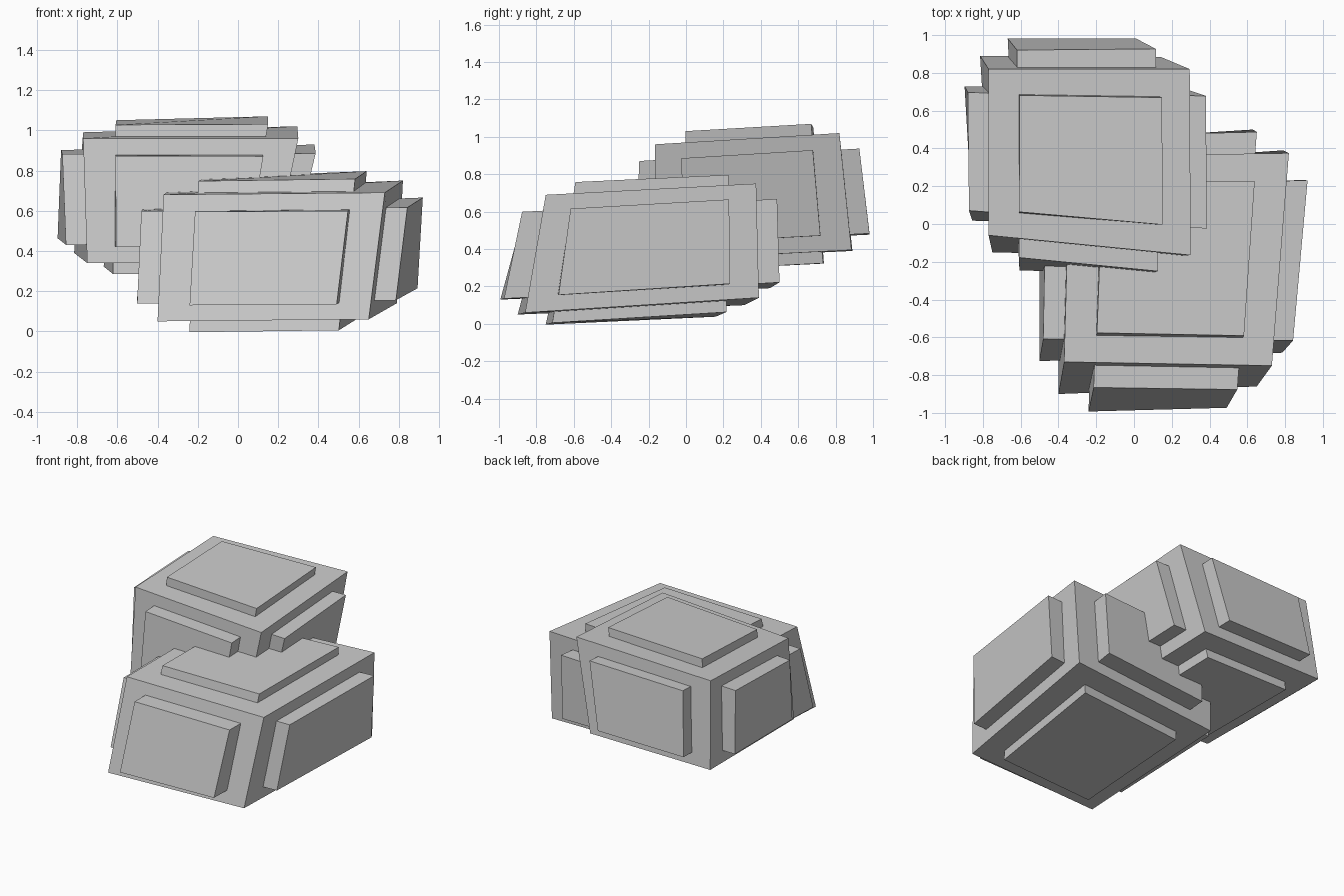
import bpy, bmesh
from mathutils import Vector

if "Cube" in bpy.data.objects:
    bpy.data.objects.remove(bpy.data.objects["Cube"])

def warp(corners, u):
    """Map a point of the -1..1 cube into the skewed block given by 8 corners."""
    p = Vector((0, 0, 0))
    for i, c in enumerate(corners):
        s = (1 if i & 1 else -1, 1 if i & 2 else -1, 1 if i & 4 else -1)
        w = 1.0
        for k in range(3):
            w *= (1 + s[k] * u[k]) / 2
        p += w * Vector(c)
    return p

def warped_box(name, corners, lo, hi):
    """Cuboid in block space, bent to the block's skew."""
    bm = bmesh.new()
    bmesh.ops.create_cube(bm, size=2)
    for v in bm.verts:
        u = [lo[k] if v.co[k] < 0 else hi[k] for k in range(3)]
        v.co = warp(corners, u)
    bmesh.ops.recalc_face_normals(bm, faces=bm.faces)
    mesh = bpy.data.meshes.new(name)
    bm.to_mesh(mesh)
    bm.free()
    ob = bpy.data.objects.new(name, mesh)
    bpy.context.collection.objects.link(ob)

def stone(name, corners, size):
    # main body
    warped_box(name + "_body", corners, (-1, -1, -1), (1, 1, 1))
    # raised panel on each of the six sides
    sides = (("left", "right"), ("front", "back"), ("bottom", "top"))
    for axis in range(3):
        for n, sign in enumerate((-1, 1)):
            lo = [-s for s in size]
            hi = list(size)
            lo[axis], hi[axis] = sorted((0.95 * sign, 1.2 * sign))
            warped_box(f"{name}_{sides[axis][n]}_panel", corners, lo, hi)

# corner order: x fastest, then y, then z
stone("lower_block", [
    (-0.40, -0.90, 0.05), (0.65, -0.86, 0.06), (-0.39, 0.31, 0.10), (0.79, 0.39, 0.14),
    (-0.37, -0.73, 0.68), (0.73, -0.75, 0.69), (-0.34, 0.36, 0.70), (0.82, 0.375, 0.75),
], (0.70, 0.74, 0.735))

stone("upper_block", [
    (-0.75, -0.15, 0.34), (0.17, -0.17, 0.34), (-0.815, 0.89, 0.39), (0.14, 0.885, 0.395),
    (-0.77, -0.06, 0.96), (0.30, -0.165, 0.96), (-0.77, 0.82, 0.99), (0.295, 0.82, 1.02),
], (0.70, 0.70, 0.73))
